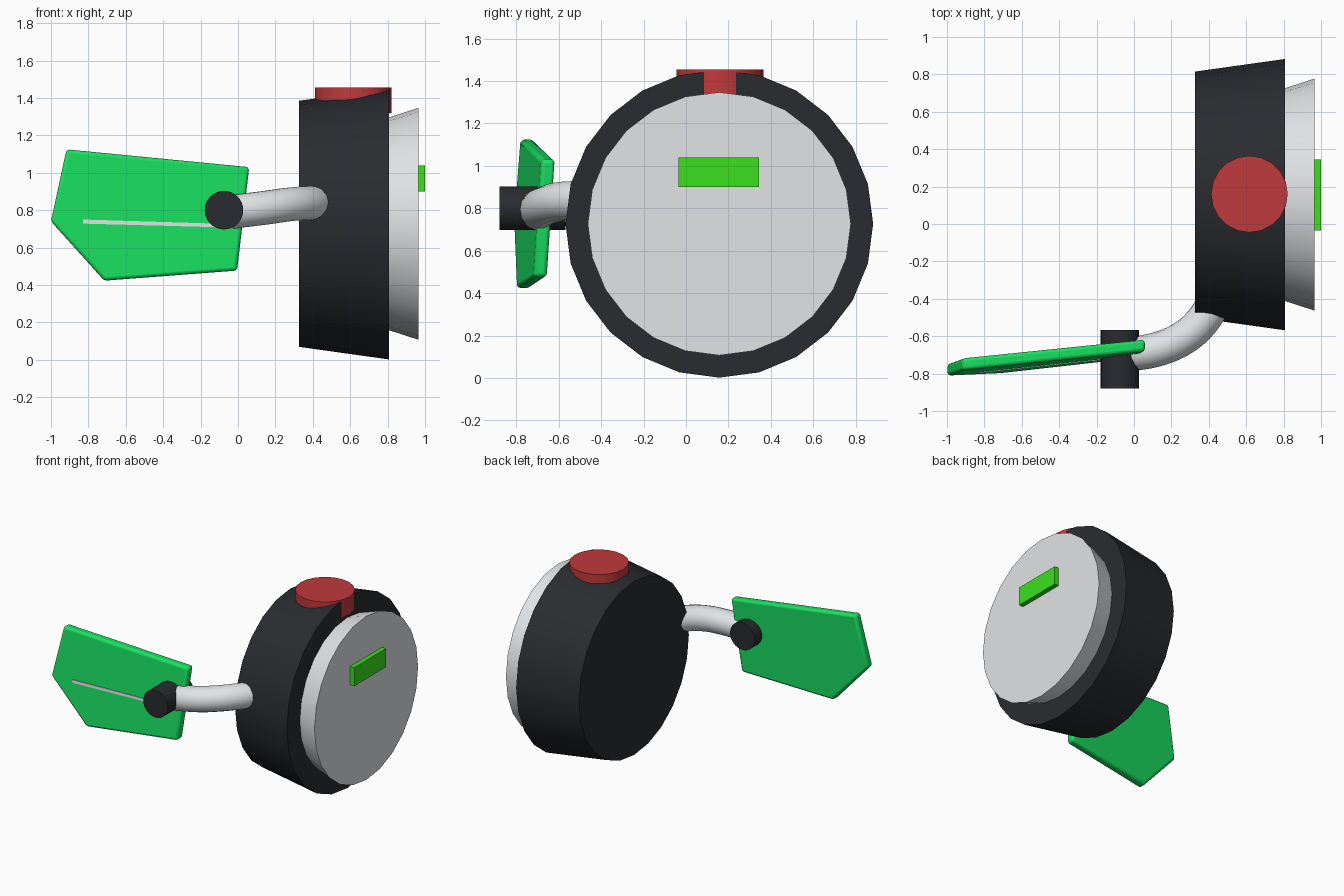
import bpy, bmesh, math
from mathutils import Matrix, Vector

if "Cube" in bpy.data.objects:
    bpy.data.objects.remove(bpy.data.objects["Cube"])


def material(name, rgb):
    m = bpy.data.materials.new(name)
    m.diffuse_color = (*rgb, 1)
    m.use_nodes = True
    m.node_tree.nodes["Principled BSDF"].inputs["Base Color"].default_value = m.diffuse_color
    return m


DARK = material("dark_rubber", (0.022, 0.024, 0.028))
GREEN = material("blade_green", (0.01, 0.75, 0.12))
LIME = material("display_lime", (0.042, 0.75, 0.012))
RED = material("button_red", (0.53, 0.042, 0.045))
LIGHT = material("light_grey", (0.75, 0.77, 0.79))


def finish(name, bm, mat, angle=30):
    bmesh.ops.recalc_face_normals(bm, faces=bm.faces)
    me = bpy.data.meshes.new(name)
    bm.to_mesh(me)
    bm.free()
    ob = bpy.data.objects.new(name, me)
    bpy.context.collection.objects.link(ob)
    me.materials.append(mat)
    bpy.ops.object.select_all(action='DESELECT')
    ob.select_set(True)
    bpy.context.view_layer.objects.active = ob
    bpy.ops.object.shade_smooth_by_angle(angle=math.radians(angle))
    return ob


def frustum(name, start, end, r1, r2, sides, mat, spin=0):
    """Capped cone section between two points."""
    a, b = Vector(start), Vector(end)
    rot = (b - a).to_track_quat('Z', 'Y').to_matrix().to_4x4()
    bm = bmesh.new()
    bmesh.ops.create_cone(bm, cap_ends=True, segments=sides, radius1=r1, radius2=r2,
                          depth=(b - a).length,
                          matrix=Matrix.Translation((a + b) / 2) @ rot @ Matrix.Rotation(spin, 4, 'Z'))
    return finish(name, bm, mat)


def box(name, lo, hi, mat):
    lo, hi = Vector(lo), Vector(hi)
    bm = bmesh.new()
    bmesh.ops.create_cube(bm, size=1, matrix=Matrix.Translation((lo + hi) / 2)
                          @ Matrix.Diagonal((*(hi - lo), 1)))
    return finish(name, bm, mat)


def blade_y(x, z):
    """Mid-plane of the tilted blade."""
    return -0.65 + 0.108 * (x - 0.06) + 0.055 * (z - 1.02)


def plate(name, outline, front, back, mat):
    """Flat outline in x-z, thickened about the blade plane."""
    bm = bmesh.new()
    rings = [[bm.verts.new((x, blade_y(x, z) + d, z)) for x, z in outline]
             for d in (front, back)]
    n = len(outline)
    for ring in rings:
        bm.faces.new(ring)
    for i in range(n):
        j = (i + 1) % n
        bm.faces.new((rings[0][i], rings[0][j], rings[1][j], rings[1][i]))
    return finish(name, bm, mat)


# Drum body, face disc, display and top button
CY, CZ = 0.157, 0.727
frustum("drum_body", (0.327, CY, CZ), (0.806, CY, CZ), 0.658, 0.725, 24, DARK)
frustum("face_disc", (0.78, CY, CZ), (0.965, CY, CZ), 0.56, 0.62, 24, LIGHT)
box("face_display", (0.93, -0.035, 0.90), (1.0, 0.345, 1.04), LIME)
frustum("top_button", (0.617, 0.16, 1.32), (0.617, 0.16, 1.455), 0.205, 0.205, 20, RED, math.pi / 2)

# Pivot knob
frustum("pivot_knob", (-0.075, -0.88, 0.80), (-0.075, -0.567, 0.80), 0.103, 0.103, 32, DARK)

# Curved arm from the knob into the drum
cu = bpy.data.curves.new("arm", 'CURVE')
cu.dimensions = '3D'
cu.bevel_depth = 0.092
cu.bevel_resolution = 5
cu.resolution_u = 6
cu.use_fill_caps = True
path = [(-0.04, -0.70, 0.79), (0.14, -0.665, 0.812), (0.27, -0.605, 0.83),
        (0.36, -0.525, 0.837), (0.43, -0.42, 0.835)]
sp = cu.splines.new('BEZIER')
sp.bezier_points.add(len(path) - 1)
for p, co in zip(sp.bezier_points, path):
    p.co = co
    p.handle_left_type = p.handle_right_type = 'AUTO'
cu.materials.append(LIGHT)
arm = bpy.data.objects.new("arm", cu)
bpy.context.collection.objects.link(arm)
bpy.ops.object.select_all(action='DESELECT')
arm.select_set(True)
bpy.context.view_layer.objects.active = arm
bpy.ops.object.convert(target='MESH')
bpy.ops.object.shade_smooth_by_angle(angle=math.radians(40))

# Five-sided blade with softened edges, and its thin spine
blade = plate("blade", [(0.06, 1.03), (-0.917, 1.125), (-1.0, 0.74), (-0.715, 0.423), (-0.005, 0.477)],
              -0.032, 0.032, GREEN)
bev = blade.modifiers.new("soft_edges", 'BEVEL')
bev.width = 0.018
bev.segments = 3
plate("blade_spine", [(-0.83, 0.728), (-0.08, 0.708), (-0.08, 0.727), (-0.83, 0.75)],
      -0.037, 0.02, LIGHT)
